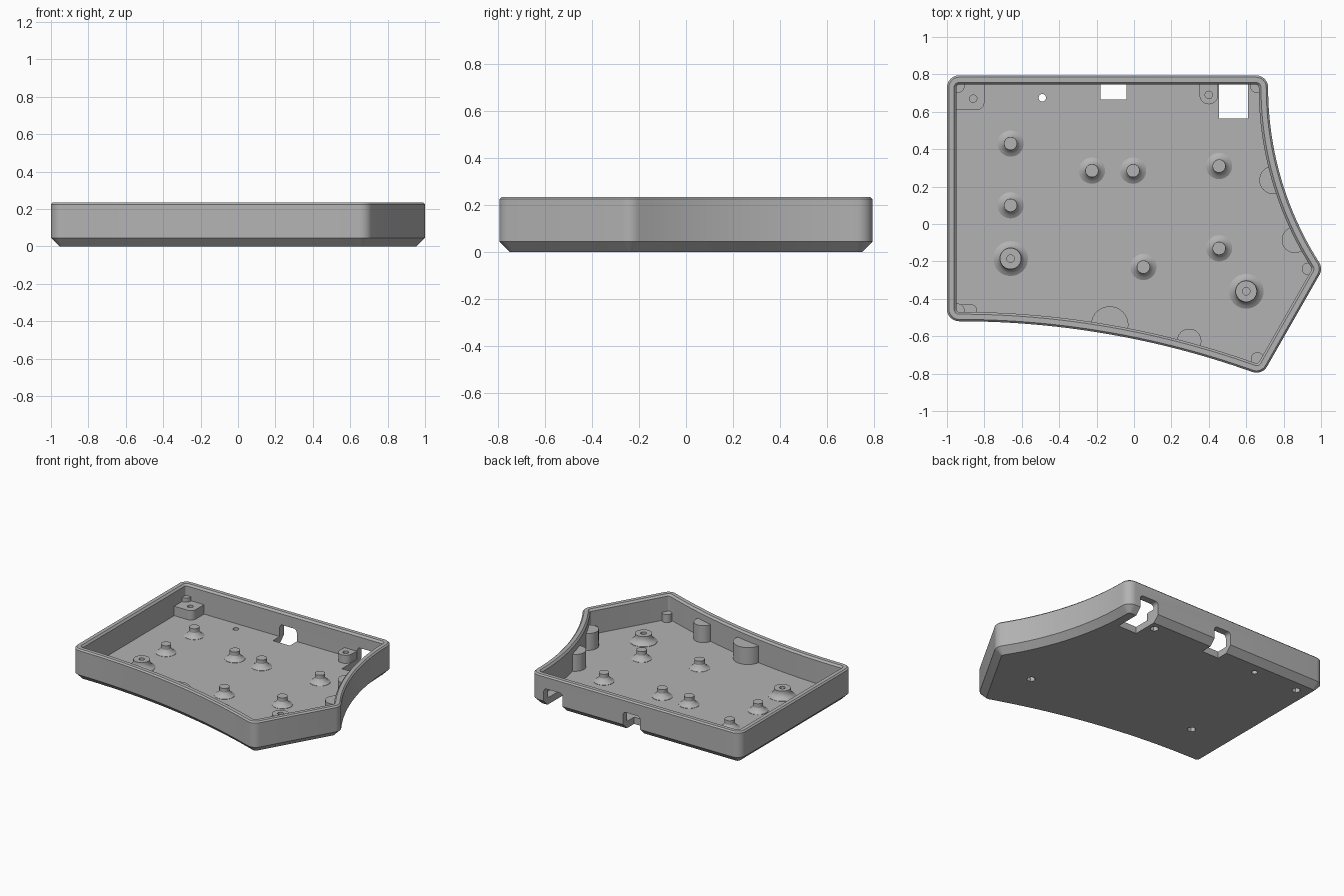
import bpy, bmesh
from math import sin, cos, pi, atan2, radians
from mathutils import Matrix

cube = bpy.data.objects.get("Cube")
if cube:
    bpy.data.objects.remove(cube, do_unlink=True)

grey = bpy.data.materials.new("matte grey plastic")
grey.use_nodes = True
COLOUR = (0.45, 0.45, 0.45, 1)
grey.diffuse_color = COLOUR
grey.node_tree.nodes["Principled BSDF"].inputs["Base Color"].default_value = COLOUR

FLOOR, HEIGHT, RADIUS = 0.05, 0.235, 0.065


def finish(name, bm):
    """Turn a bmesh into a named grey object."""
    bmesh.ops.recalc_face_normals(bm, faces=bm.faces)
    mesh = bpy.data.meshes.new(name)
    bm.to_mesh(mesh)
    bm.free()
    obj = bpy.data.objects.new(name, mesh)
    bpy.context.collection.objects.link(obj)
    mesh.materials.append(grey)
    return obj


def loft(name, rings):
    """Join equal rings of points with quads and cap both ends."""
    bm = bmesh.new()
    loops = [[bm.verts.new(p) for p in ring] for ring in rings]
    n = len(loops[0])
    for a, b in zip(loops, loops[1:]):
        for i in range(n):
            j = (i + 1) % n
            bm.faces.new((a[i], a[j], b[j], b[i]))
    bm.faces.new(loops[0])
    bm.faces.new(loops[-1])
    return finish(name, bm)


def prism(name, points, z0, z1):
    return loft(name, [[(x, y, z) for x, y in points] for z in (z0, z1)])


def arc(cx, cy, r, a0, a1, n=12):
    """Points of an arc, angles in degrees."""
    angles = [radians(a0 + (a1 - a0) * i / n) for i in range(n + 1)]
    return [(cx + r * cos(a), cy + r * sin(a)) for a in angles]


def disc(x, y, r, n=24):
    return arc(x, y, r, 0, 360 * (n - 1) / n, n - 1)


def cut(obj, cutter):
    """Subtract the cutter and discard it."""
    mod = obj.modifiers.new("cut", 'BOOLEAN')
    mod.operation, mod.solver, mod.object = 'DIFFERENCE', 'EXACT', cutter
    cutter.hide_render = True
    bpy.context.view_layer.objects.active = obj
    bpy.ops.object.modifier_apply(modifier=mod.name)
    bpy.data.objects.remove(cutter, do_unlink=True)


# Outline: rounded corners joined by straight sides and two concave arcs,
# stored as base points with outward angles so it can be inset
outline = []


def corner(c, a0, a1, n=8):
    for i in range(n + 1):
        outline.append((c, radians(a0 + (a1 - a0) * i / n)))


def concave(p, sweep, start, size, n=28):
    """Concave side leaving p; the outward angle falls from start by sweep."""
    for i in range(1, n):
        a = start - sweep * i / n
        outline.append(((p[0] + size * (cos(start) - cos(a)),
                         p[1] + size * (sin(start) - sin(a))), a))


back_left, back_right = (0.652, 0.73), (-0.935, 0.73)
front_right, front_left, tip = (-0.935, -0.455), (0.655, -0.73), (0.935, -0.24)
front_sweep = 2 * atan2(front_right[1] - front_left[1], front_left[0] - front_right[0])
side_sweep = 2 * atan2(tip[0] - back_left[0], back_left[1] - tip[1])
front_size = (front_left[0] - front_right[0]) / sin(front_sweep)
side_size = (back_left[1] - tip[1]) / sin(side_sweep)
corner(back_left, 0, 90)
corner(back_right, 90, 180)
corner(front_right, 180, 270)
concave(front_right, front_sweep, 1.5 * pi, front_size)
corner(front_left, 270 - front_sweep * 180 / pi, 330)
corner(tip, -30, side_sweep * 180 / pi)
concave(tip, side_sweep, side_sweep, side_size)


def ring(inset, z):
    r = RADIUS - inset
    return [(p[0] + r * cos(a), p[1] + r * sin(a), z) for p, a in outline]


# Tray: chamfered base, outer wall, rim, inner wall, floor
tray = loft("tray", [ring(d, z) for d, z in (
    (0.045, 0), (0, 0.045), (0, HEIGHT - 0.01), (0.01, HEIGHT), (0.038, HEIGHT),
    (0.05, HEIGHT - 0.014), (0.05, FLOOR))])

# Port openings through the back wall and floor, with rounded tops
for x0, x1, y0 in ((-0.18, -0.04, 0.665), (0.455, 0.61, 0.565)):
    top = 0.14
    shape = [(x0, -0.1), (x1, -0.1)]
    shape += arc(x1 - 0.025, top - 0.025, 0.025, 0, 90, 6)
    shape += arc(x0 + 0.025, top - 0.025, 0.025, 90, 180, 6)
    notch = prism("port_cutter", shape, -0.9, -y0)
    notch.data.transform(Matrix.Rotation(pi / 2, 4, 'X'))
    cut(tray, notch)

# Reset hole and hexagonal pockets under the screw bosses
cut(tray, prism("hole_cutter", disc(-0.49, 0.675, 0.02), -0.1, 0.1))
screws = [(-0.86, 0.67), (0.4, 0.69), (-0.66, -0.185), (0.6, -0.36)]
for x, y in screws:
    cut(tray, prism("pocket_cutter", disc(x, y, 0.03, 6), -0.1, 0.035))


def lathe(name, x, y, profile):
    loft(name, [[(px, py, FLOOR + z) for px, py in disc(x, y, r, 32)] for r, z in profile])


# Support pins with flared feet
pins = [(-0.66, 0.43), (-0.66, 0.1), (-0.225, 0.285), (-0.005, 0.285),
        (0.455, 0.31), (0.455, -0.13), (0.05, -0.23)]
for x, y in pins:
    lathe("support_pin", x, y, [(0.07, -0.005), (0.07, 0.002), (0.054, 0.011),
                                (0.042, 0.023), (0.035, 0.035), (0.035, 0.065)])

# Screw bosses with flared feet and blind holes
for x, y in screws[2:]:
    lathe("screw_boss", x, y, [(0.093, -0.005), (0.093, 0.002), (0.076, 0.012),
                               (0.064, 0.025), (0.057, 0.04), (0.057, 0.06),
                               (0.02, 0.06), (0.02, 0.01)])

# Screw blocks against the back wall
block = prism("corner_screw_block", [(-0.97, 0.765), (-0.97, 0.61)]
              + arc(-0.84, 0.65, 0.04, 270, 360, 8) + [(-0.8, 0.765)], FLOOR - 0.005, 0.12)
cut(block, prism("hole_cutter", disc(*screws[0], 0.02), 0.06, 0.3))
block = prism("back_screw_block", [(0.45, 0.765), (0.35, 0.765)]
              + arc(0.4, 0.69, 0.05, 180, 360, 16), FLOOR - 0.005, 0.11)
cut(block, prism("hole_cutter", disc(*screws[1], 0.02), 0.06, 0.3))

# Low ledge in the front right corner
prism("corner_ledge", [(-0.84, -0.5), (-0.84, -0.46)] + arc(-0.87, -0.46, 0.03, 0, 90, 6)
      + [(-0.965, -0.43), (-0.965, -0.5)], FLOOR - 0.005, 0.11)

# Half-round wall ribs: centre, radius, inward angle
for x, y, r, angle in ((0.745, 0.235, 0.075, 197), (0.86, -0.085, 0.07, 208),
                       (-0.13, -0.54, 0.1, 80), (0.295, -0.625, 0.065, 75)):
    a = radians(angle)
    half = arc(x, y, r, angle - 90, angle + 90, 20)
    back = [(px - 0.025 * cos(a), py - 0.025 * sin(a)) for px, py in (half[-1], half[0])]
    prism("wall_rib", half + back, FLOOR - 0.005, 0.175)

# Round posts tucked into the corners
for x, y, r, top in ((-0.945, 0.74, 0.04, 0.15), (0.66, 0.74, 0.04, 0.15),
                     (-0.945, -0.465, 0.04, 0.13), (0.66, -0.72, 0.035, 0.11),
                     (0.93, -0.24, 0.033, 0.11)):
    prism("corner_post", disc(x, y, r), FLOOR - 0.005, top)

# Smooth curved walls, keep edges crisp
bpy.ops.object.select_all(action='DESELECT')
for obj in bpy.context.scene.objects:
    if obj.type == 'MESH':
        obj.select_set(True)
        bpy.context.view_layer.objects.active = obj
bpy.ops.object.shade_smooth_by_angle(angle=radians(28))
